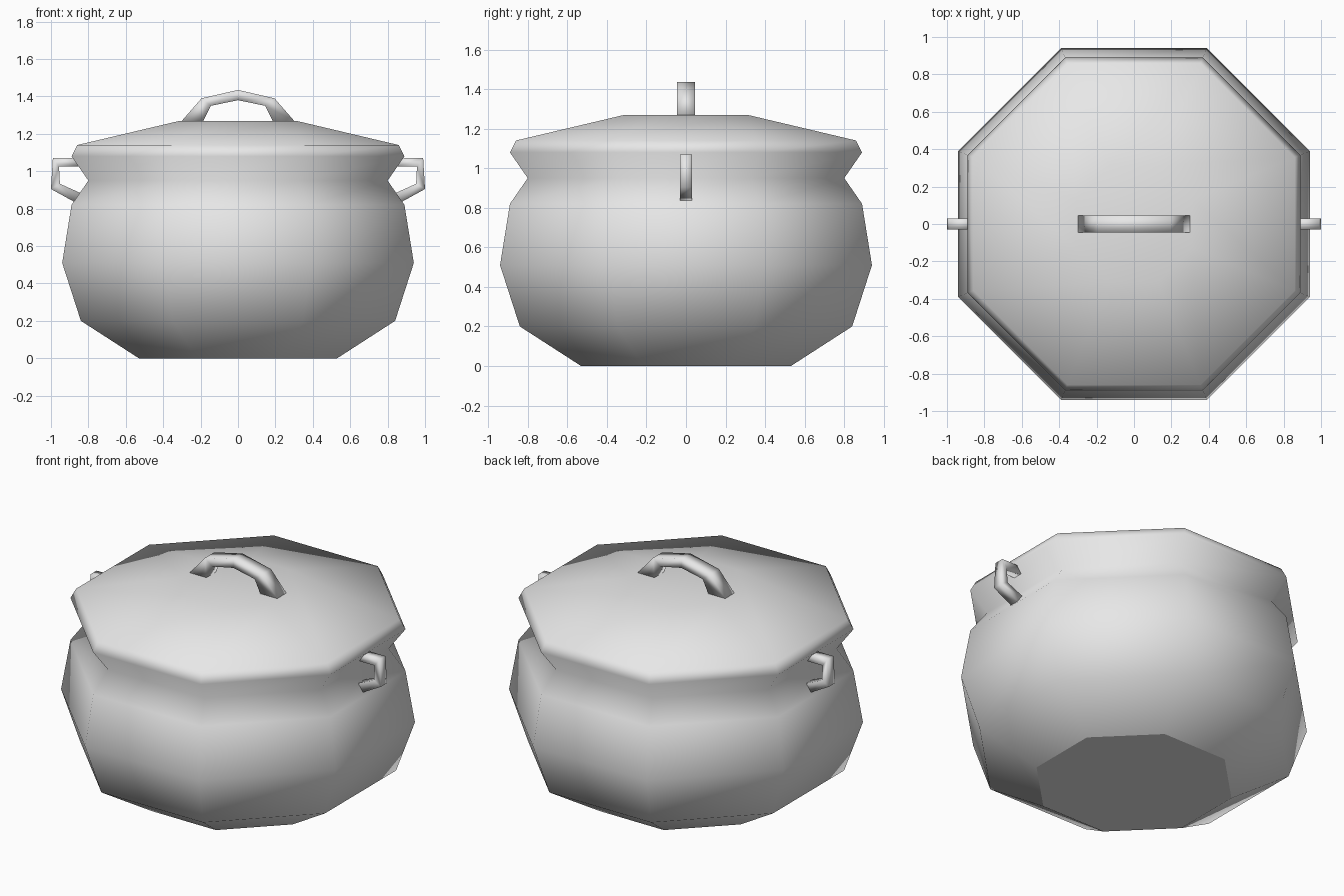
import bpy
import bmesh
from math import cos, sin, pi

cube = bpy.data.objects.get("Cube")
if cube:
    bpy.data.objects.remove(cube, do_unlink=True)

grey = bpy.data.materials.new("light grey")
grey.use_nodes = True
grey.diffuse_color = (0.8, 0.8, 0.8, 1)
grey.node_tree.nodes["Principled BSDF"].inputs["Base Color"].default_value = (0.8, 0.8, 0.8, 1)


def finish(bm, name):
    """Turn a bmesh into a smooth-shaded grey object."""
    bmesh.ops.recalc_face_normals(bm, faces=bm.faces)
    for face in bm.faces:
        face.smooth = True
    mesh = bpy.data.meshes.new(name)
    bm.to_mesh(mesh)
    bm.free()
    mesh.materials.append(grey)
    obj = bpy.data.objects.new(name, mesh)
    bpy.context.collection.objects.link(obj)
    return obj


def make_shell(name, profile, sides=8):
    """Stack polygon rings; each profile pair is (distance to flat side, height)."""
    bm = bmesh.new()
    rings = []
    for apothem, z in profile:
        r = apothem / cos(pi / sides)
        angles = [(i + 0.5) * 2 * pi / sides for i in range(sides)]
        rings.append([bm.verts.new((r * cos(a), r * sin(a), z)) for a in angles])
    for low, high in zip(rings, rings[1:]):
        for i in range(sides):
            j = (i + 1) % sides
            bm.faces.new((low[i], low[j], high[j], high[i]))
    base = bm.faces.new(rings[0])
    bm.faces.new(rings[-1])
    for edge in base.edges:
        edge.smooth = False
    return finish(bm, name)


def make_handle(name, outer, inner, half_width):
    """Bent bar of square section between an outer and an inner outline in x, z."""
    bm = bmesh.new()
    sections = []
    for o, i in zip(outer, inner):
        corners = ((o, -1), (o, 1), (i, 1), (i, -1))
        sections.append([bm.verts.new((p[0], s * half_width, p[1])) for p, s in corners])
    for a, b in zip(sections, sections[1:]):
        for k in range(4):
            n = (k + 1) % 4
            bm.faces.new((a[k], a[n], b[n], b[k]))
    bm.faces.new(sections[0])
    bm.faces.new(sections[-1])
    return finish(bm, name)


# Round-bellied pot, pinched neck, flared rim and sloped lid in one shell
make_shell("pot_with_lid", [
    (0.53, 0), (0.84, 0.2), (0.94, 0.51), (0.89, 0.82), (0.8, 0.95),
    (0.89, 1.08), (0.86, 1.14), (0.31, 1.27)])

# Arched grip on top of the lid
half_outer = [(-0.3, 1.27), (-0.195, 1.39)]
half_inner = [(-0.185, 1.27), (-0.145, 1.35)]


def mirrored(half, middle):
    return half + [middle] + [(-x, z) for x, z in reversed(half)]


make_handle("lid_handle", mirrored(half_outer, (0, 1.435)),
            mirrored(half_inner, (0, 1.38)), 0.045)

# Small angular side handles, sunk a little into the neck
for side, name in ((1, "left_handle"), (-1, "right_handle")):
    outer = [(0.86, 1.07), (0.99, 1.07), (1.0, 0.905), (0.86, 0.828)]
    inner = [(0.84, 1.025), (0.957, 1.025), (0.952, 0.933), (0.83, 0.878)]
    make_handle(name, [(side * x, z) for x, z in outer],
                [(side * x, z) for x, z in inner], 0.03)
